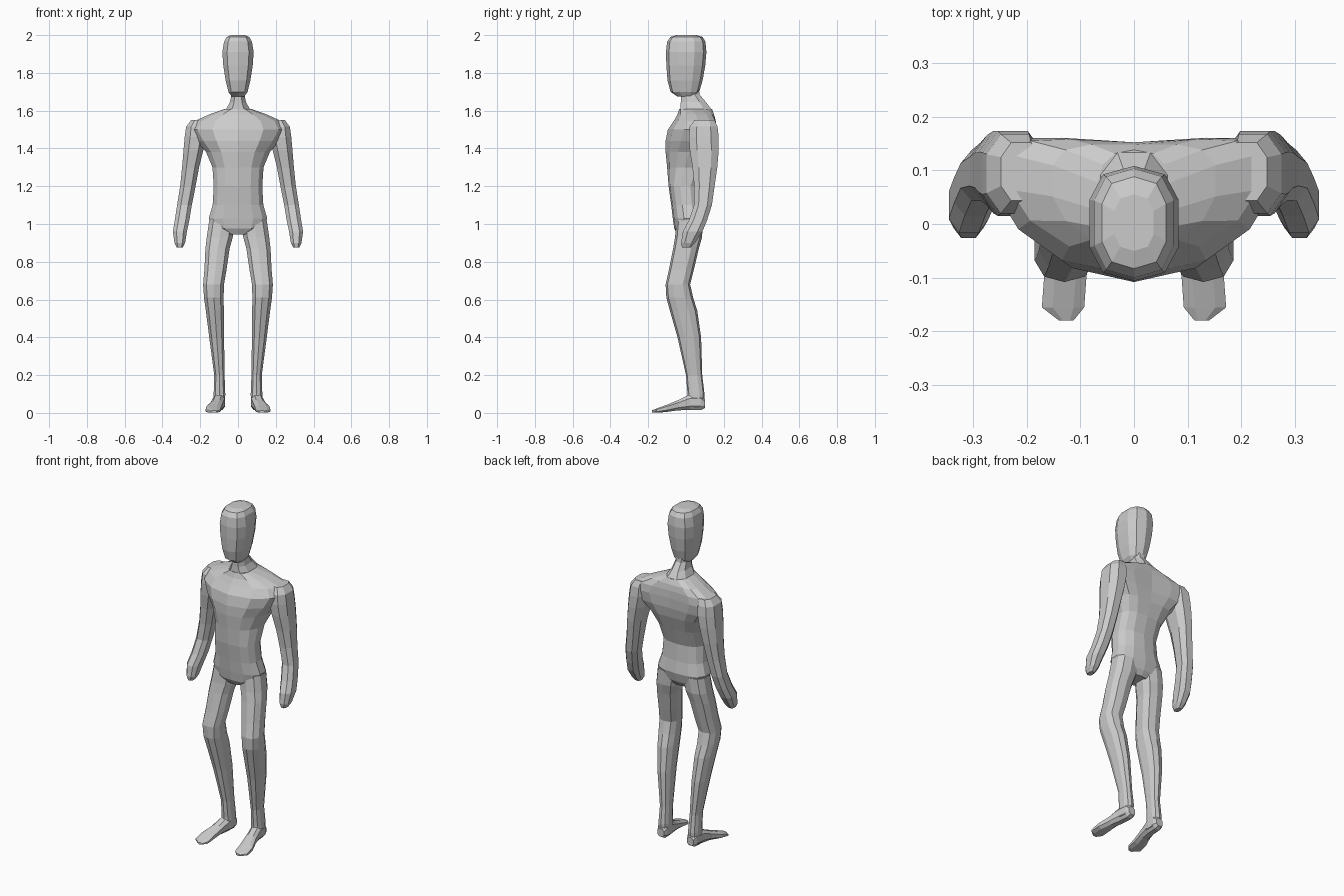
import bpy, bmesh, math

skin = bpy.data.materials.new("light grey")
skin.diffuse_color = (0.6, 0.6, 0.6, 1)


def loft(name, rows, sides=10, along="z", mirror=False, power=0.8):
    """Skin rounded rings; each row is (height, x min, x max, depth min, depth max, side sweep)."""
    bm = bmesh.new()
    rings = []
    for h, x0, x1, d0, d1, *sweep in rows:
        ring = []
        for i in range(sides):
            a = 2 * math.pi * (i + 0.5) / sides
            c, s = math.cos(a), math.sin(a)
            u = math.copysign(abs(c) ** power, c)
            v = math.copysign(abs(s) ** power, s)
            x = (x0 + x1) / 2 + u * (x1 - x0) / 2
            d = (d0 + d1) / 2 + v * (d1 - d0) / 2
            d += (sweep[0] if sweep else 0) * u * u
            ring.append(bm.verts.new((x, d, h) if along == "z" else (x, h, d)))
        rings.append(ring)
    for a, b in zip(rings, rings[1:]):
        for i in range(sides):
            j = (i + 1) % sides
            bm.faces.new((a[i], a[j], b[j], b[i]))
    bm.faces.new(rings[0])
    bm.faces.new(rings[-1])
    bmesh.ops.recalc_face_normals(bm, faces=bm.faces)
    mesh = bpy.data.meshes.new(name)
    bm.to_mesh(mesh)
    bm.free()
    mesh.materials.append(skin)
    obj = bpy.data.objects.new(name, mesh)
    bpy.context.collection.objects.link(obj)
    if mirror:
        obj.modifiers.new("mirror", "MIRROR")
    return obj


# Head, from chin to crown
loft("head", [
    (1.675, -0.035, 0.035, -0.045, 0.05),
    (1.70, -0.053, 0.053, -0.082, 0.07),
    (1.76, -0.068, 0.068, -0.098, 0.088),
    (1.84, -0.081, 0.081, -0.104, 0.102),
    (1.91, -0.086, 0.086, -0.106, 0.108),
    (1.965, -0.077, 0.077, -0.100, 0.103),
    (1.99, -0.062, 0.062, -0.083, 0.088),
    (2.0, -0.038, 0.038, -0.05, 0.055)], power=0.75)

# Neck, flaring back into the shoulders
loft("neck", [
    (1.55, -0.10, 0.10, -0.04, 0.15),
    (1.61, -0.066, 0.066, -0.035, 0.138),
    (1.645, -0.045, 0.045, -0.032, 0.11),
    (1.685, -0.037, 0.037, -0.03, 0.075),
    (1.73, -0.04, 0.04, -0.03, 0.07)], sides=8)

# Torso, with the shoulders swept back behind the chest
loft("torso", [
    (0.945, -0.06, 0.06, -0.045, 0.065),
    (0.975, -0.135, 0.135, -0.062, 0.085),
    (1.03, -0.158, 0.158, -0.07, 0.10),
    (1.10, -0.137, 0.137, -0.078, 0.09),
    (1.20, -0.131, 0.131, -0.092, 0.085),
    (1.30, -0.138, 0.138, -0.10, 0.115, 0.02),
    (1.38, -0.172, 0.172, -0.108, 0.14, 0.04),
    (1.44, -0.225, 0.225, -0.108, 0.15, 0.06),
    (1.50, -0.262, 0.262, -0.096, 0.152, 0.07),
    (1.545, -0.235, 0.235, -0.065, 0.152, 0.055),
    (1.58, -0.155, 0.155, -0.045, 0.148, 0.03),
    (1.61, -0.07, 0.07, -0.035, 0.138)], sides=14)

# Arms with hands, fingertips to shoulder
loft("arms", [
    (0.875, 0.292, 0.325, -0.022, 0.025),
    (0.90, 0.278, 0.338, -0.028, 0.05),
    (0.96, 0.268, 0.347, -0.02, 0.09),
    (1.02, 0.255, 0.337, 0.012, 0.115),
    (1.10, 0.242, 0.325, 0.04, 0.14),
    (1.20, 0.222, 0.309, 0.04, 0.155),
    (1.30, 0.203, 0.299, 0.03, 0.17),
    (1.39, 0.18, 0.292, 0.015, 0.178),
    (1.46, 0.165, 0.286, 0.01, 0.178),
    (1.515, 0.165, 0.278, 0.015, 0.172),
    (1.55, 0.17, 0.25, 0.04, 0.155)], sides=8, mirror=True)

# Legs, ankle to hip
loft("legs", [
    (0.03, 0.068, 0.13, 0.0, 0.095),
    (0.10, 0.066, 0.130, 0.008, 0.098),
    (0.20, 0.070, 0.127, 0.0, 0.086),
    (0.40, 0.072, 0.154, -0.045, 0.08),
    (0.54, 0.073, 0.172, -0.085, 0.06),
    (0.61, 0.074, 0.182, -0.104, 0.038),
    (0.68, 0.072, 0.187, -0.108, 0.022),
    (0.76, 0.058, 0.180, -0.09, 0.042),
    (0.87, 0.042, 0.175, -0.068, 0.068),
    (0.93, 0.025, 0.168, -0.058, 0.085),
    (1.02, 0.01, 0.155, -0.05, 0.09)], mirror=True)

# Feet, toes to heel
loft("feet", [
    (-0.18, 0.112, 0.14, 0.002, 0.014),
    (-0.155, 0.09, 0.174, 0.0, 0.024),
    (-0.10, 0.086, 0.170, 0.004, 0.045),
    (-0.04, 0.078, 0.148, 0.012, 0.07),
    (0.02, 0.068, 0.135, 0.012, 0.10),
    (0.08, 0.066, 0.130, 0.012, 0.10),
    (0.10, 0.075, 0.120, 0.025, 0.075)], sides=8, along="y", mirror=True)
